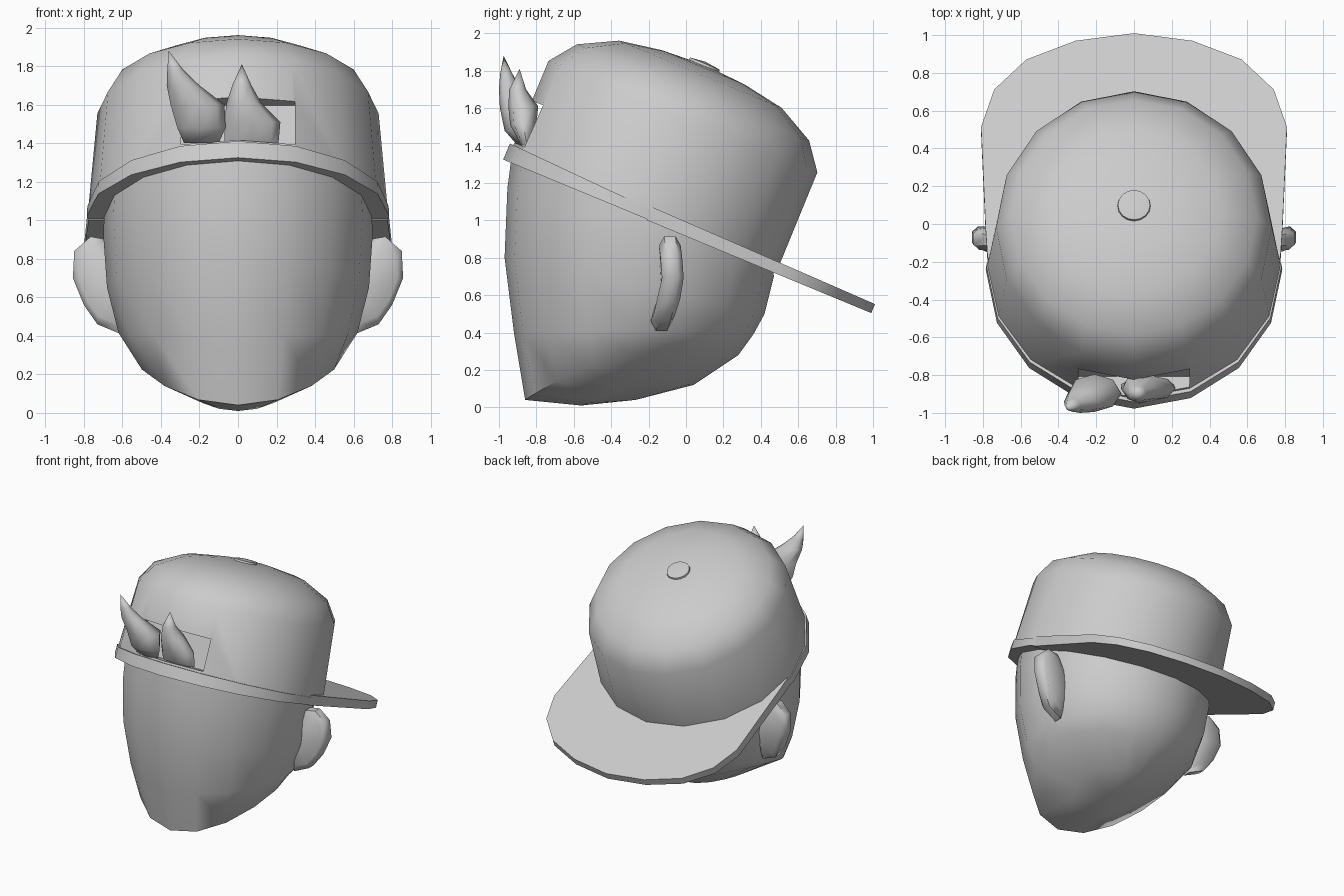
import bpy, bmesh, math
from math import sin, cos, pi

if "Cube" in bpy.data.objects:
    bpy.data.objects.remove(bpy.data.objects["Cube"])

TILT = math.radians(22.5)


def cap_space(x, u, n):
    """Point in the tilted frame of the cap -> world."""
    return (x, u * cos(TILT) + n * sin(TILT), -u * sin(TILT) + n * cos(TILT))


def loft(name, rings, start=None, end=None, angle=40):
    """Skin rings of equal length; ends close to a point or an n-gon."""
    bm = bmesh.new()
    rows = [[bm.verts.new(p) for p in r] for r in rings]
    k = len(rows[0])
    for a, b in zip(rows, rows[1:]):
        for i in range(k):
            j = (i + 1) % k
            bm.faces.new((a[i], a[j], b[j], b[i]))
    for row, tip in ((rows[0], start), (rows[-1], end)):
        if tip is None:
            bm.faces.new(row)
        else:
            t = bm.verts.new(tip)
            for i in range(k):
                bm.faces.new((row[i], row[(i + 1) % k], t))
    bmesh.ops.recalc_face_normals(bm, faces=bm.faces)
    me = bpy.data.meshes.new(name)
    bm.to_mesh(me)
    bm.free()
    ob = bpy.data.objects.new(name, me)
    bpy.context.collection.objects.link(ob)
    smooth(ob, angle)
    return ob


def smooth(ob, angle):
    bpy.ops.object.select_all(action='DESELECT')
    ob.select_set(True)
    bpy.context.view_layer.objects.active = ob
    bpy.ops.object.shade_smooth_by_angle(angle=math.radians(angle))


def cap_ring(n, rx, ru, uc=-0.61, slope=0.0, k=16):
    """Ellipse around the cap axis; slope raises the front side."""
    return [cap_space(rx * sin(a), uc - ru * cos(a), n + slope * cos(a))
            for a in (2 * pi * i / k for i in range(k))]


# Head: slanted rings (front y, z, back y, z, half width, side lift)
def head_ring(yf, zf, yb, zb, w, lift):
    pts = []
    for i in range(16):
        a = 2 * pi * i / 16
        t = (1 - cos(a)) / 2
        pts.append((w * sin(a), yf + (yb - yf) * t,
                    zf + (zb - zf) * t + lift * sin(a) ** 2))
    return pts


head_rows = [(-.93, 1.36, .46, .80, .69, 0), (-.955, 1.17, .47, .70, .70, 0),
             (-.97, .80, .42, .50, .68, 0), (-.92, .40, .36, .39, .62, .02),
             (-.86, .04, .28, .28, .54, .13), (-.56, .01, .04, .12, .26, .05)]
loft("head", [head_ring(*r) for r in head_rows], end=(0, -.27, .04), angle=55)

# Cap crown with a recessed opening at the front
crown = loft("cap_crown", [cap_ring(*r) for r in (
    (.86, .78, .78), (1.43, .73, .778), (1.57, .65, .672),
    (1.675, .45, .47), (1.715, .22, .24))], end=cap_space(0, -.61, 1.729), angle=50)
cutter = loft("opening_cutter", [
    [cap_space(x, u, n) for x, u in ((-.295, -1.6), (.295, -1.6), (.295, -1.27), (-.295, -1.27))]
    for n in (.957, 1.2)])
mod = crown.modifiers.new("opening", 'BOOLEAN')
mod.operation = 'DIFFERENCE'
mod.solver = 'EXACT'
mod.object = cutter
bpy.context.view_layer.objects.active = crown
bpy.ops.object.modifier_apply(modifier=mod.name)
bpy.data.objects.remove(cutter)
smooth(crown, 50)

# Strap band around the cap edge, tallest at the front
loft("cap_band", [cap_ring(.85, .785, .795, -.615),
                  cap_ring(.907, .782, .795, -.615, .036)])

# Brim pointing to the back
half = [(.31, .678), (.57, .57), (.74, .397), (.81, .18), (.785, -.415), (.775, -.577)]
outline = [(0, .722)] + half + [(-x, u) for x, u in reversed(half)]
loft("brim", [[cap_space(x, u, .845) for x, u in outline],
              [cap_space(x, u, .91 - .018 * u) for x, u in outline]])

# Button on top
loft("cap_button", [cap_ring(1.70, .092, .092), cap_ring(1.737, .085, .085)],
     end=cap_space(0, -.61, 1.747))

# Ears: rounded slabs leaning with height
ear = [(.61, .41), (.73, .46), (.80, .56), (.857, .70), (.85, .84),
       (.765, .915), (.68, .90), (.58, .65)]
for side, s in (("left", -1), ("right", 1)):
    rings = []
    for off, k in ((-.058, .8), (-.03, 1), (.03, 1), (.058, .8)):
        rings.append([(s * (.70 + (x - .70) * k),
                       off - .07 - .5 * max(0, .72 - z) ** 1.8 - .1 * max(0, z - .75),
                       .67 + (z - .67) * k) for x, z in ear])
    loft("ear_" + side, rings, angle=50)

# Hair tufts poking out of the opening: (z, centre x, centre y, rx, ry)
tufts = {
    "hair_tuft_side": ([(1.40, -.19, -.87, .09, .03), (1.48, -.19, -.90, .125, .07),
                        (1.60, -.21, -.895, .14, .10), (1.70, -.285, -.94, .085, .06),
                        (1.78, -.325, -.96, .042, .034)], (-.36, -.975, 1.88)),
    "hair_tuft_middle": ([(1.40, .07, -.85, .14, .03), (1.51, .075, -.87, .145, .07),
                          (1.61, .03, -.87, .09, .08), (1.70, .02, -.90, .05, .045)],
                         (.02, -.89, 1.81)),
}
for name, (rows, tip) in tufts.items():
    loft(name, [[(cx + rx * cos(2 * pi * i / 8), cy + ry * sin(2 * pi * i / 8), z)
                 for i in range(8)] for z, cx, cy, rx, ry in rows], end=tip, angle=60)
